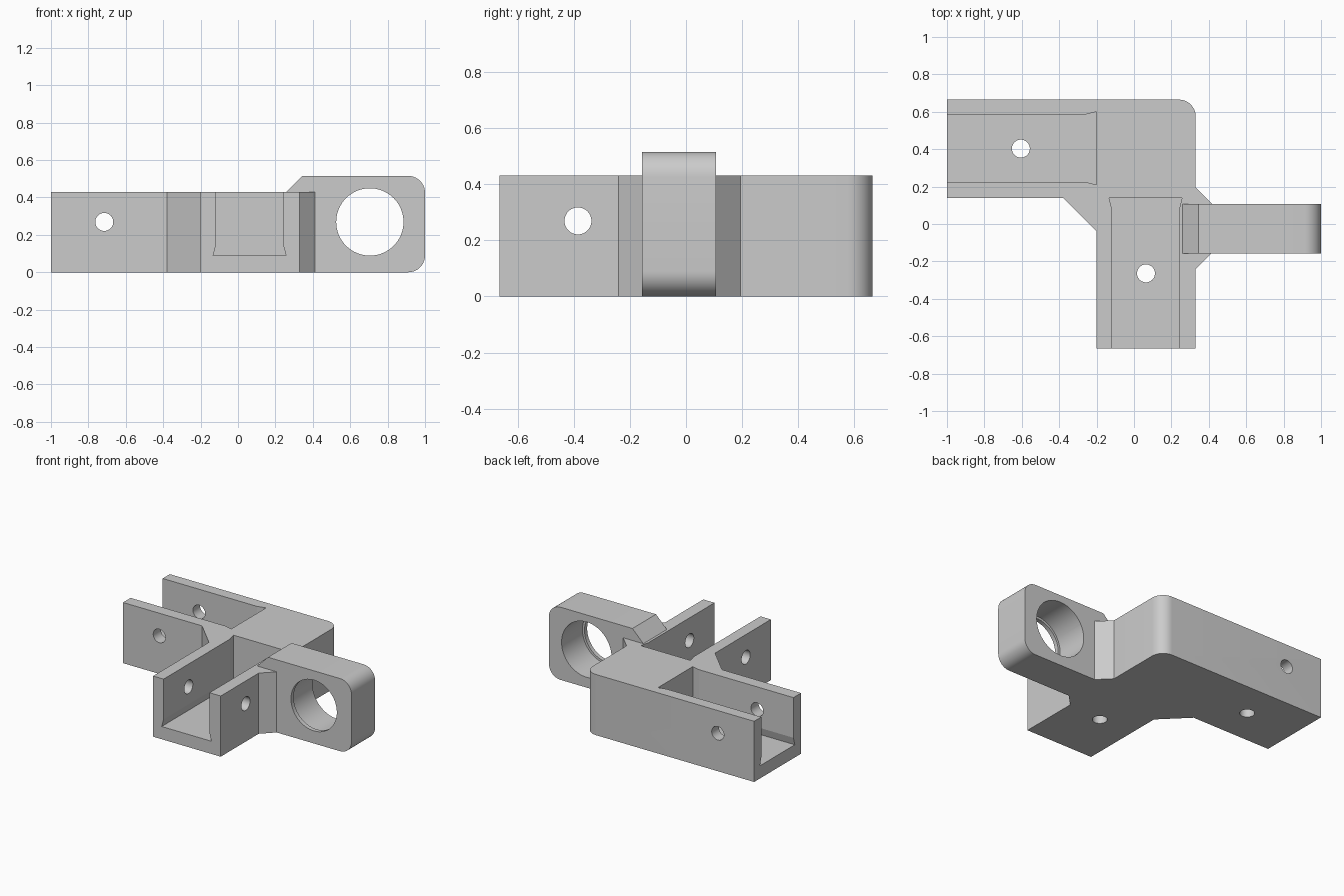
import bpy, bmesh, math

cube = bpy.data.objects.get("Cube")
if cube:
    bpy.data.objects.remove(cube, do_unlink=True)

grey = bpy.data.materials.new("light_grey")
grey.use_nodes = True
grey.diffuse_color = (0.6, 0.6, 0.6, 1)
grey.node_tree.nodes["Principled BSDF"].inputs["Base Color"].default_value = (0.6, 0.6, 0.6, 1)


def prism(name, points, axis, lo, hi):
    """Extrude a 2D outline along x, y or z."""
    place = {"x": lambda a, b, t: (t, a, b),
             "y": lambda a, b, t: (a, t, b),
             "z": lambda a, b, t: (a, b, t)}[axis]
    bm = bmesh.new()
    rings = [[bm.verts.new(place(a, b, t)) for a, b in points] for t in (lo, hi)]
    bm.faces.new(rings[0])
    bm.faces.new(rings[1])
    n = len(points)
    for i in range(n):
        j = (i + 1) % n
        bm.faces.new((rings[0][i], rings[0][j], rings[1][j], rings[1][i]))
    bmesh.ops.recalc_face_normals(bm, faces=bm.faces)
    mesh = bpy.data.meshes.new(name)
    bm.to_mesh(mesh)
    bm.free()
    mesh.materials.append(grey)
    obj = bpy.data.objects.new(name, mesh)
    bpy.context.collection.objects.link(obj)
    return obj


def arc(cx, cy, r, start, end, steps=10):
    angles = [math.radians(start + (end - start) * i / steps) for i in range(steps + 1)]
    return [(cx + r * math.cos(a), cy + r * math.sin(a)) for a in angles]


def circle(cx, cy, r, steps=48):
    return arc(cx, cy, r, 0, 360, steps)[:-1]


def combine(target, tool, operation):
    mod = target.modifiers.new(operation.lower(), "BOOLEAN")
    mod.operation = operation
    mod.solver = "EXACT"
    mod.object = tool
    bpy.context.view_layer.objects.active = target
    bpy.ops.object.modifier_apply(modifier=mod.name)
    bpy.data.objects.remove(tool, do_unlink=True)


TOP, FLOOR, HALF = 0.43, 0.09, 0.665

# Corner body with two arms, inner brace and gussets running into the lug
outline = [(-1, 0.14), (-0.38, 0.14), (-0.2, -0.04), (-0.2, -HALF), (0.33, -HALF),
           (0.33, -0.24), (0.455, -0.115), (0.455, 0.07), (0.33, 0.195)]
outline += arc(0.24, HALF - 0.09, 0.09, 0, 90) + [(-1, HALF)]
bracket = prism("corner_bracket", outline, "z", 0, TOP)

# Side lug with rounded outer corners and sloped inner top
lug = [(0.26, 0), *arc(0.91, 0.09, 0.09, -90, 0), *arc(0.91, 0.425, 0.09, 0, 90),
       (0.345, 0.515), (0.26, TOP)]
combine(bracket, prism("lug", lug, "y", -0.157, 0.107), "UNION")


def channel_plan(mid, mouth, end, flip):
    """Slot outline that flares slightly at its closed end."""
    neck = end + (0.06 if mouth < end else -0.06) * -1
    pts = [(mouth, mid - 0.18), (neck, mid - 0.18), (end, mid - 0.195),
           (end, mid + 0.195), (neck, mid + 0.18), (mouth, mid + 0.18)]
    return [(b, a) for a, b in pts] if flip else pts


def channel_section(mid):
    """Slot cross-section that flares slightly at the floor."""
    return [(mid - 0.195, FLOOR), (mid + 0.195, FLOOR), (mid + 0.18, 0.145),
            (mid + 0.18, 0.7), (mid - 0.18, 0.7), (mid - 0.18, 0.145)]


# Open channels, arm holes, and lug bore with a thin front lip
cutters = [
    (channel_plan(0.405, -1.2, -0.2, False), "z", FLOOR, 0.7),
    (channel_section(0.405), "x", -1.2, -0.2),
    (channel_plan(0.062, -0.9, 0.14, True), "z", FLOOR, 0.7),
    (channel_section(0.062), "y", -0.9, 0.14),
    (circle(-0.605, 0.403, 0.048), "z", -0.1, 0.2),
    (circle(0.064, -0.264, 0.048), "z", -0.1, 0.2),
    (circle(-0.715, 0.269, 0.048), "y", 0, 0.9),
    (circle(-0.385, 0.269, 0.048), "x", -0.4, 0.5),
    (circle(0.705, 0.269, 0.18, 64), "y", -0.3, 0.3),
    (circle(0.705, 0.269, 0.196, 64), "y", -0.127, 0.3),
]
for points, axis, lo, hi in cutters:
    combine(bracket, prism("cutter", points, axis, lo, hi), "DIFFERENCE")

bpy.ops.object.select_all(action="DESELECT")
bracket.select_set(True)
bpy.context.view_layer.objects.active = bracket
bpy.ops.object.shade_smooth_by_angle(angle=math.radians(14))
